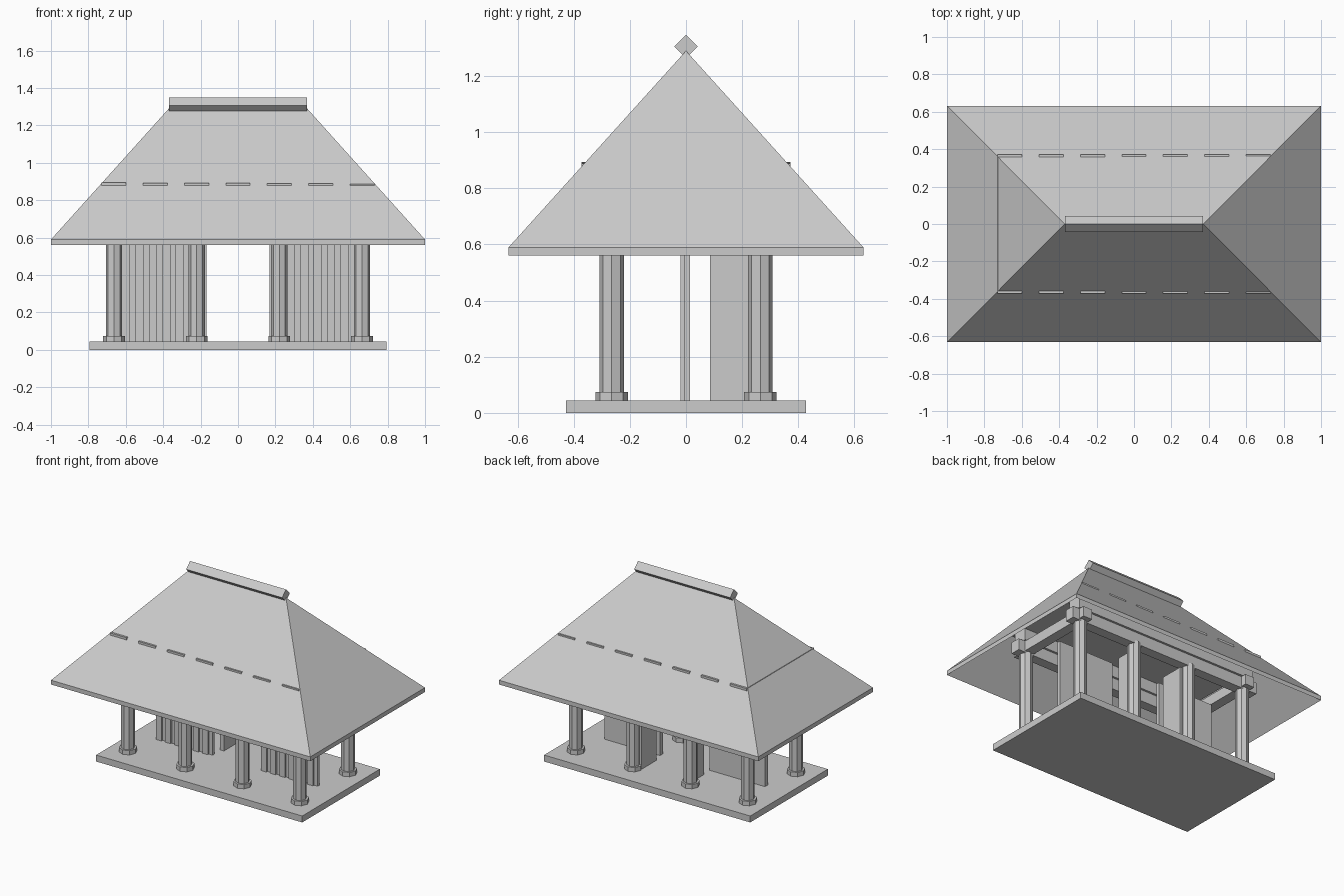
import bpy, bmesh
from math import radians
from mathutils import Matrix

cube = bpy.data.objects.get("Cube")
if cube:
    bpy.data.objects.remove(cube)

grey = bpy.data.materials.new("plain_grey")
grey.use_nodes = True
grey.diffuse_color = (0.6, 0.6, 0.6, 1)
grey.node_tree.nodes["Principled BSDF"].inputs["Base Color"].default_value = (0.6, 0.6, 0.6, 1)


def finish(name, bm):
    mesh = bpy.data.meshes.new(name)
    bmesh.ops.recalc_face_normals(bm, faces=bm.faces[:])
    bm.to_mesh(mesh)
    bm.free()
    mesh.materials.append(grey)
    obj = bpy.data.objects.new(name, mesh)
    bpy.context.collection.objects.link(obj)
    return obj


def add_box(bm, x, y, z):
    """Add a box spanning the given (low, high) ranges."""
    spans = (x, y, z)
    size = [b - a for a, b in spans]
    mid = [(a + b) / 2 for a, b in spans]
    bmesh.ops.create_cube(bm, size=1, matrix=Matrix.Translation(mid) @ Matrix.Diagonal((*size, 1)))


def box(name, x, y, z):
    bm = bmesh.new()
    add_box(bm, x, y, z)
    return finish(name, bm)


def add_drum(bm, x, y, z0, z1, r):
    bmesh.ops.create_cone(bm, cap_ends=True, segments=8, radius1=r, radius2=r, depth=z1 - z0,
                          matrix=Matrix.Translation((x, y, (z0 + z1) / 2)))


# Floor platform
FLOOR = 0.045
box("platform", (-0.795, 0.795), (-0.428, 0.428), (0, FLOOR))

# Octagonal columns with footings, two rows of four
ROW = 0.265
COLUMN_X = (-0.663, -0.221, 0.221, 0.663)
for side, y in (("front", -ROW), ("back", ROW)):
    for i, x in enumerate(COLUMN_X):
        bm = bmesh.new()
        add_drum(bm, x, y, FLOOR, 0.075, 0.058)
        add_drum(bm, x, y, 0.075, 0.68, 0.044)
        finish(f"{side}_column_{i + 1}", bm)
    # Long beams resting on each row
    box(f"{side}_beam", (-0.75, 0.75), (y - 0.035, y + 0.035), (0.66, 0.74))
    box(f"{side}_upper_beam", (-0.71, 0.71), (y - 0.05, y + 0.05), (0.74, 0.82))

# Cross beams over the end columns
for side, s in (("right", -1), ("left", 1)):
    x = s * COLUMN_X[3]
    box(f"{side}_cross_beam", (x - 0.035, x + 0.035), (-0.34, 0.34), (0.67, 0.74))

# Ceiling and the seven flat joists that just break through the roof
box("ceiling", (-0.71, 0.71), (-0.345, 0.345), (0.82, 0.85))
for i in range(7):
    x = (i - 3) * 0.2212
    box(f"joist_{i + 1}", (x - 0.065, x + 0.065), (-0.372, 0.372), (0.85, 0.894 - 0.001 * i))

# Wall panels with vertical boards on the front, and the open door leaves
for side, s in (("right", -1), ("left", 1)):
    bm = bmesh.new()
    x0, x1 = sorted((s * 0.19, s * 0.62))
    add_box(bm, (x0, x1), (-0.008, 0.015), (FLOOR, 0.66))
    step = (x1 - x0) / 6
    for k in range(6):
        a = x0 + k * step
        add_box(bm, (a, a + step * 0.6), (-0.02, -0.008), (FLOOR, 0.66))
    finish(f"{side}_wall_panel", bm)
    x0, x1 = sorted((s * 0.168, s * 0.2))
    box(f"{side}_door_leaf", (x0, x1), (0.085, 0.25), (FLOOR, 0.66))

# Hollow hipped roof: the outer slopes and the same shape lowered for the inside
RIDGE, EAVE, TOP, THICK = 0.37, 0.59, 1.29, 0.03
bm = bmesh.new()


def hip(drop):
    corners = [bm.verts.new((x, y, EAVE - drop))
               for x, y in ((-1, -0.632), (1, -0.632), (1, 0.632), (-1, 0.632))]
    a, b = (bm.verts.new((s * RIDGE, 0, TOP - drop)) for s in (-1, 1))
    c = corners
    for face in ((c[0], c[1], b, a), (c[1], c[2], b), (c[2], c[3], a, b), (c[3], c[0], a)):
        bm.faces.new(face)
    return corners


outer, inner = hip(0), hip(THICK)
for i in range(4):
    j = (i + 1) % 4
    bm.faces.new((outer[i], inner[i], inner[j], outer[j]))
finish("roof", bm)

# Ridge bar set on its edge
bar = box("ridge_bar", (-RIDGE, RIDGE), (-0.0297, 0.0297), (-0.0297, 0.0297))
bar.rotation_euler.x = radians(45)
bar.location.z = 1.306
